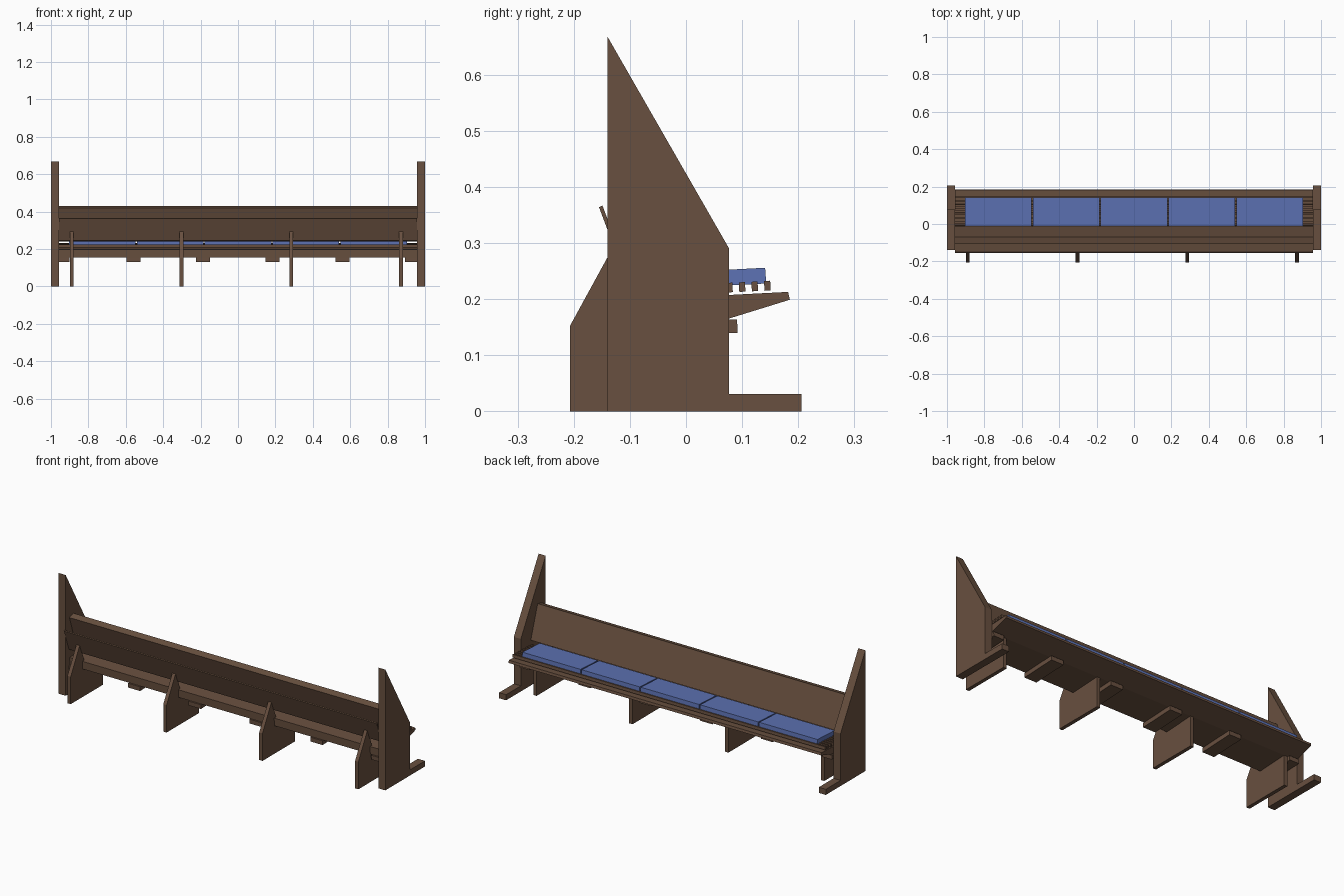
import bpy
import bmesh

if "Cube" in bpy.data.objects:
    bpy.data.objects.remove(bpy.data.objects["Cube"])


def material(name, color):
    m = bpy.data.materials.new(name)
    m.diffuse_color = color
    m.use_nodes = True
    m.node_tree.nodes["Principled BSDF"].inputs["Base Color"].default_value = m.diffuse_color
    return m


wood = material("wood", (0.14, 0.08, 0.05, 1))
fabric = material("fabric", (0.11, 0.17, 0.46, 1))


def extrude_x(name, profile, x0, x1, mat=wood):
    """Extrude a (y, z) profile from x0 to x1."""
    bm = bmesh.new()
    face = bm.faces.new([bm.verts.new((x0, y, z)) for y, z in profile])
    ext = bmesh.ops.extrude_face_region(bm, geom=[face])
    moved = [v for v in ext["geom"] if isinstance(v, bmesh.types.BMVert)]
    bmesh.ops.translate(bm, verts=moved, vec=(x1 - x0, 0, 0))
    bmesh.ops.recalc_face_normals(bm, faces=bm.faces)
    me = bpy.data.meshes.new(name)
    bm.to_mesh(me)
    bm.free()
    me.materials.append(mat)
    ob = bpy.data.objects.new(name, me)
    bpy.context.collection.objects.link(ob)
    return ob


INNER = 0.957

# End panels with their forward feet
end = [(-0.14, 0), (-0.14, 0.668), (0.077, 0.29), (0.077, 0.031),
       (0.206, 0.031), (0.206, 0)]
extrude_x("end_panel_left", end, -1.0, -INNER)
extrude_x("end_panel_right", end, INNER, 1.0)

# Upright supports under the seat
support = [(-0.207, 0), (-0.207, 0.152), (-0.126, 0.3), (-0.108, 0.25),
           (-0.09, 0.2), (-0.09, 0.157), (0.075, 0.166), (0.075, 0)]
for i, x in enumerate((-0.889, -0.302, 0.285, 0.872)):
    extrude_x(f"support_{i + 1}", support, x - 0.01, x + 0.01)

# Seat pan with a tapered front edge
extrude_x("seat_pan", [(-0.105, 0.198), (0.182, 0.213), (0.185, 0.199),
                       (0.075, 0.165), (-0.103, 0.155)], -INNER, INNER)

# Short cross boards under the seat
board = [(-0.11, 0.131), (-0.111, 0.155), (0.091, 0.164), (0.092, 0.14)]
for i, (a, b) in enumerate(((-INNER, -0.9), (-0.595, -0.522), (-0.225, -0.15),
                            (0.147, 0.222), (0.52, 0.595), (0.893, INNER))):
    extrude_x(f"cross_board_{i + 1}", board, a, b)

# Slats carrying the cushions
for i in range(8):
    y = 0.145 - 0.0225 * i
    z = 0.224 - 0.0225 * 0.05 * i
    extrude_x(f"seat_slat_{i + 1}",
              [(y - 0.005, z - 0.009), (y + 0.006, z - 0.008),
               (y + 0.005, z + 0.009), (y - 0.006, z + 0.008)], -INNER, INNER)

# Five cushions
cushion = [(-0.01, 0.22), (-0.011, 0.248), (0.141, 0.256), (0.143, 0.228)]
for i in range(5):
    x = (i - 2) * 0.3625
    extrude_x(f"cushion_{i + 1}", cushion, x - 0.178, x + 0.178, fabric)

# Leaning backrest, thin rear board and pocket floor between them
extrude_x("backrest", [(-0.07, 0.43), (-0.107, 0.42), (-0.047, 0.24),
                       (-0.01, 0.25)], -INNER, INNER)
extrude_x("rear_board", [(-0.155, 0.364), (-0.149, 0.367), (-0.104, 0.248),
                         (-0.111, 0.246)], -INNER, INNER)
extrude_x("pocket_floor", [(-0.107, 0.26), (-0.05, 0.25), (-0.048, 0.241),
                           (-0.104, 0.249)], -INNER, INNER)
